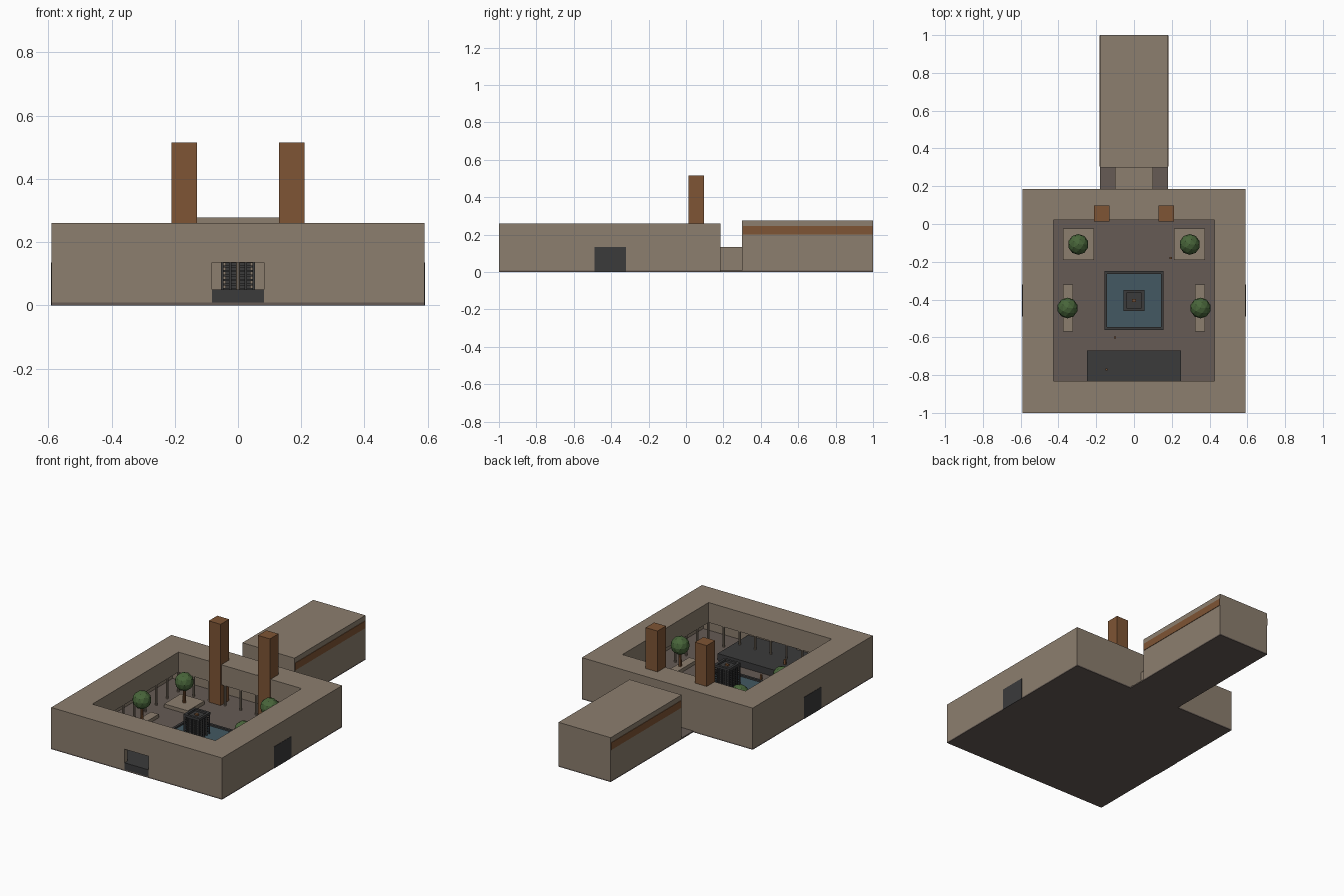
import bpy, bmesh, math
from mathutils import Matrix

if "Cube" in bpy.data.objects:
    bpy.data.objects.remove(bpy.data.objects["Cube"])


def material(name, rgb):
    m = bpy.data.materials.new(name)
    m.diffuse_color = (*rgb, 1)
    m.use_nodes = True
    m.node_tree.nodes["Principled BSDF"].inputs["Base Color"].default_value = m.diffuse_color
    return m


STONE = material("sandstone", (0.262, 0.209, 0.156))
PAVING = material("dark paving", (0.133, 0.105, 0.090))
BROWN = material("rust brown", (0.209, 0.090, 0.035))
DARK = material("charcoal", (0.043, 0.043, 0.044))
WATER = material("water", (0.056, 0.098, 0.122))
LEAF = material("foliage", (0.065, 0.130, 0.042))


def finish(name, bm, mat):
    me = bpy.data.meshes.new(name)
    bmesh.ops.recalc_face_normals(bm, faces=bm.faces)
    bm.to_mesh(me)
    bm.free()
    me.materials.append(mat)
    ob = bpy.data.objects.new(name, me)
    bpy.context.collection.objects.link(ob)
    return ob


def add_box(bm, x0, x1, y0, y1, z0, z1):
    mat = Matrix.Translation(((x0 + x1) / 2, (y0 + y1) / 2, (z0 + z1) / 2))
    mat = mat @ Matrix.Diagonal((x1 - x0, y1 - y0, z1 - z0, 1))
    bmesh.ops.create_cube(bm, size=1, matrix=mat)


def boxes(name, mat, *items):
    bm = bmesh.new()
    for b in items:
        add_box(bm, *b)
    return finish(name, bm, mat)


def ring(name, mat, outer, inner, z0, z1):
    """Rectangular frame between two (x0, x1, y0, y1) outlines."""
    bm = bmesh.new()
    loops = []
    for x0, x1, y0, y1 in (outer, inner):
        for z in (z0, z1):
            loops.append([bm.verts.new((x, y, z)) for x, y in
                          ((x0, y0), (x1, y0), (x1, y1), (x0, y1))])
    ob, ot, ib, it = loops
    for a, b in ((ob, ot), (ot, it), (it, ib), (ib, ob)):
        for i in range(4):
            j = (i + 1) % 4
            bm.faces.new((a[i], a[j], b[j], b[i]))
    return finish(name, bm, mat)


H = 0.135       # storey height
W = 0.59        # half width of the building
BACK = 0.185    # rear wall
YARD = (-0.425, 0.425, -0.83, 0.02)
T = 0.03        # outer wall thickness
F = 0.008       # paving height

# Ground slab and upper storey around the courtyard
boxes("ground_slab", PAVING, (-W, W, -1, BACK, 0, F), (-0.18, 0.18, BACK, 1, 0, F))
ring("upper_storey", STONE, (-W, W, -1, BACK), YARD, H, 0.26)

# Ground floor walls, with a gate gap in the front
G = 0.083
boxes("ground_floor_walls", STONE,
      (-W, -G, -1, -1 + T, F, H), (G, W, -1, -1 + T, F, H),
      (-W, W, BACK - T, BACK, F, H),
      (-W, -W + T, -1 + T, BACK - T, F, H), (W - T, W, -1 + T, BACK - T, F, H))

# Side doors
for s in (-1, 1):
    boxes("side_door", DARK, (s * W - 0.002, s * W + 0.002, -0.49, -0.32, 0, H))

# Entrance platform
boxes("entrance_platform", DARK,
      (-0.25, 0.25, -0.998, -0.67, F, 0.05), (-G, G, -1, -0.99, 0.004, 0.05))

# Gallery columns under the courtyard edge
bm = bmesh.new()
r, n = 0.007, 8
x0, x1, y0, y1 = YARD
spots = set()
for i in range(n + 1):
    x = x0 - r + (x1 - x0 + 2 * r) * i / n
    y = y0 - r + (y1 - y0 + 2 * r) * i / n
    spots |= {(round(x, 4), y0 - r), (round(x, 4), y1 + r)}
    if 0 < i < n:
        spots |= {(x0 - r, round(y, 4)), (x1 + r, round(y, 4))}
for x, y in sorted(spots):
    bmesh.ops.create_cone(bm, cap_ends=True, segments=8, radius1=r, radius2=r, depth=H - F,
                          matrix=Matrix.Translation((x, y, (H + F) / 2)))
finish("gallery_columns", bm, STONE)

# Twin towers
for s in (-1, 1):
    boxes("tower", BROWN, (s * 0.17 - 0.041, s * 0.17 + 0.041, 0.013, 0.097, F, 0.515))

# Rear wing, its link and side bands
boxes("link_passage", STONE, (-0.1, 0.1, BACK, 0.3, F, H))
boxes("rear_wing", STONE, (-0.18, 0.18, 0.3, 1, F, 0.277))
for s in (-1, 1):
    boxes("wing_band", BROWN, (s * 0.18 - 0.003, s * 0.18 + 0.003, 0.305, 0.998, 0.2, 0.245))

# Pool
ring("pool_rim", DARK, (-0.157, 0.157, -0.56, -0.25), (-0.142, 0.142, -0.545, -0.265), F, 0.03)
boxes("pool_water", WATER, (-0.142, 0.142, -0.545, -0.265, F, 0.02))

# Pool pavilion: core, slats, corner posts and open crown
C = -0.405
TOP = 0.155
slats = [(-0.046, 0.046, C - 0.046, C + 0.046, z, z + 0.006)
         for z in [0.035 + 0.014 * k for k in range(8)]]
posts = []
for u in (-0.05, -0.025, 0, 0.025, 0.05):
    for s in (-1, 1):
        posts.append((u - 0.004, u + 0.004, C + s * 0.05 - 0.004, C + s * 0.05 + 0.004, 0.02, 0.14))
        posts.append((s * 0.05 - 0.004, s * 0.05 + 0.004, C + u - 0.004, C + u + 0.004, 0.02, 0.14))
boxes("pavilion_core", DARK, (-0.04, 0.04, C - 0.04, C + 0.04, 0.02, 0.143))
boxes("pavilion_slats", DARK, *slats)
boxes("pavilion_posts", DARK, *posts)
ring("pavilion_crown", DARK, (-0.055, 0.055, C - 0.055, C + 0.055),
     (-0.04, 0.04, C - 0.04, C + 0.04), 0.14, TOP)
boxes("pavilion_finial", BROWN, (-0.01, 0.01, C - 0.008, C + 0.008, 0.143, 0.152))

# Planters and trees
for s in (-1, 1):
    boxes("square_planter", STONE, (s * 0.295 - 0.082, s * 0.295 + 0.082, -0.19, -0.025, F, 0.03))
    boxes("long_planter", STONE, (s * 0.35 - 0.027, s * 0.35 + 0.027, -0.57, -0.32, F, 0.03))
    for x, y in ((s * 0.295, -0.108), (s * 0.352, -0.445)):
        bm = bmesh.new()
        bmesh.ops.create_cone(bm, cap_ends=True, segments=8, radius1=0.01, radius2=0.008,
                              depth=0.11, matrix=Matrix.Translation((x, y, 0.08)))
        finish("tree_trunk", bm, BROWN)
        bm = bmesh.new()
        bmesh.ops.create_icosphere(bm, subdivisions=2, radius=0.055,
                                   matrix=Matrix.Translation((x, y, 0.16)))
        finish("tree_crown", bm, LEAF)

# Small lantern posts
for x, y, z in ((-0.145, -0.77, 0.05), (-0.1, -0.6, F), (0.195, -0.18, F)):
    boxes("lantern_post", BROWN, (x - 0.006, x + 0.006, y - 0.005, y + 0.005, z, z + 0.03))
